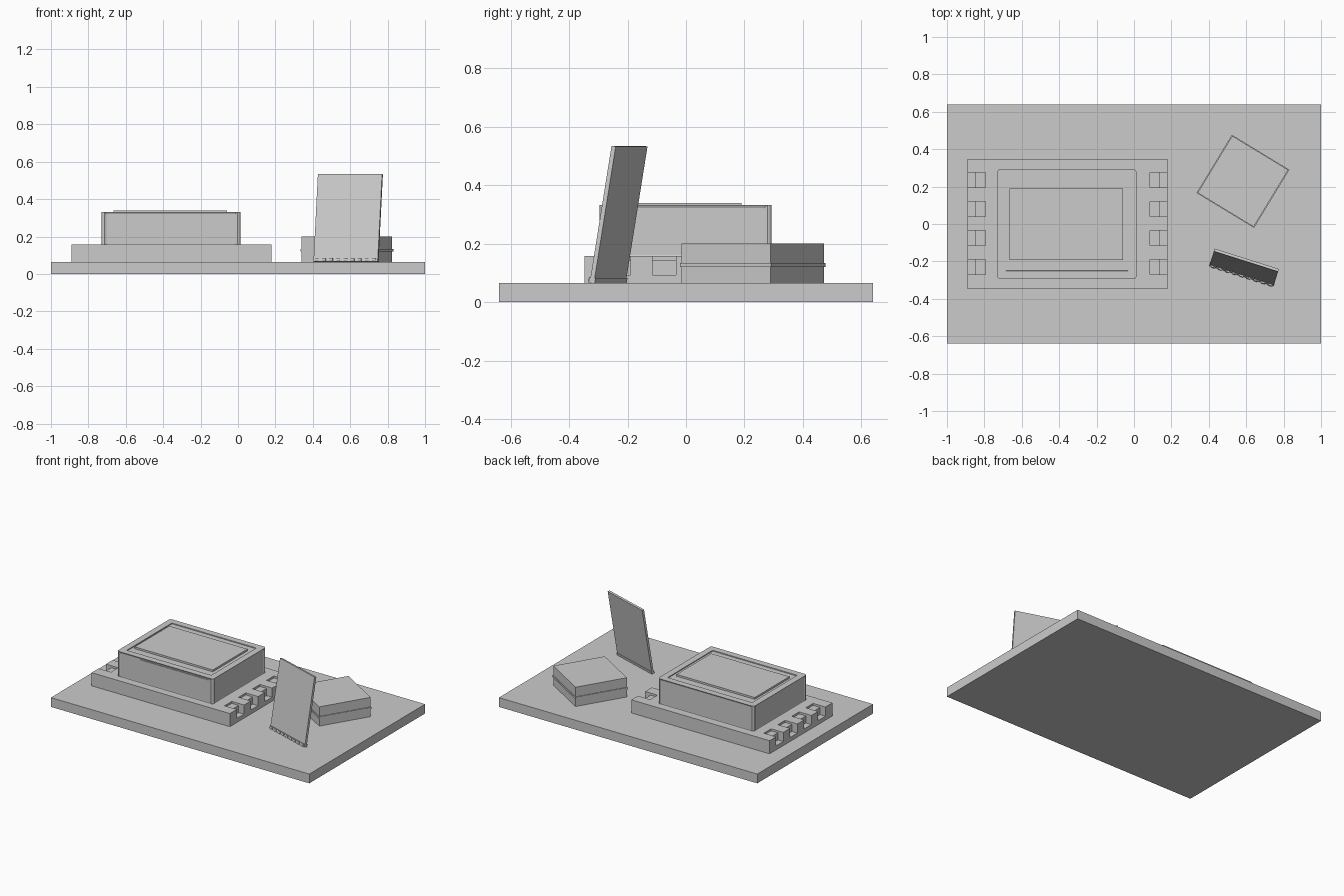
import bpy, bmesh, math
from mathutils import Matrix, Vector

if "Cube" in bpy.data.objects:
    bpy.data.objects.remove(bpy.data.objects["Cube"])


def finish(name, bm):
    bmesh.ops.recalc_face_normals(bm, faces=bm.faces[:])
    me = bpy.data.meshes.new(name)
    bm.to_mesh(me)
    bm.free()
    ob = bpy.data.objects.new(name, me)
    bpy.context.collection.objects.link(ob)
    return ob


def add_box(bm, x0, x1, y0, y1, z0, z1):
    m = Matrix.Translation(((x0 + x1) / 2, (y0 + y1) / 2, (z0 + z1) / 2)) @ \
        Matrix.Diagonal((x1 - x0, y1 - y0, z1 - z0, 1))
    return bmesh.ops.create_cube(bm, size=1, matrix=m)["verts"]


def box(name, *dims):
    bm = bmesh.new()
    add_box(bm, *dims)
    return finish(name, bm)


# Ground plate
box("ground_plate", -1, 1, -0.64, 0.64, 0, 0.065)

# Plinth with stepped notches along both short ends
plinth = box("plinth", -0.89, 0.18, -0.347, 0.347, 0.065, 0.157)
CX = -0.355


def notch_cutter(name, near, far, floor):
    bm = bmesh.new()
    for side in (-1, 1):
        for y in (0.235, 0.08, -0.075, -0.23):
            a, b = sorted((CX + side * near, CX + side * far))
            add_box(bm, a, b, y - 0.04, y + 0.04, floor, 0.2)
    cutter = finish(name, bm)
    cutter.hide_render = True
    cutter.hide_viewport = True
    mod = plinth.modifiers.new(name, 'BOOLEAN')
    mod.operation = 'DIFFERENCE'
    mod.solver = 'EXACT'
    mod.object = cutter


notch_cutter("outer_notch_cutter", 0.493, 0.6, 0.093)
notch_cutter("inner_notch_cutter", 0.44, 0.55, 0.143)

# Main body: rounded upright corners, recessed wall panels, grooved top
bm = bmesh.new()
add_box(bm, -0.73, 0.013, -0.295, 0.293, 0.15, 0.332)
upright = [e for e in bm.edges if abs(e.verts[0].co.z - e.verts[1].co.z) > 0.1]
bmesh.ops.bevel(bm, geom=upright, offset=0.015, segments=3, profile=0.5, affect='EDGES')
bm.normal_update()
walls = [f for f in bm.faces if abs(f.normal.z) < 0.1 and f.calc_area() > 0.05]
bmesh.ops.inset_individual(bm, faces=walls, thickness=0.015, depth=-0.005)
top = [f for f in bm.faces if f.normal.z > 0.9 and f.calc_area() > 0.1]
bmesh.ops.inset_region(bm, faces=top, thickness=0.045, depth=0)
bmesh.ops.inset_region(bm, faces=top, thickness=0.003, depth=-0.006)
finish("main_body", bm)
box("top_panel", -0.665, -0.06, -0.193, 0.19, 0.31, 0.339)
box("front_door", -0.55, -0.02, -0.294, -0.28, 0.175, 0.317)

# Square case: two halves with a thin lip between them
bm = bmesh.new()
add_box(bm, -0.175, 0.175, -0.178, 0.178, 0.065, 0.12)
add_box(bm, -0.18, 0.18, -0.182, 0.182, 0.12, 0.133)
add_box(bm, -0.175, 0.175, -0.178, 0.178, 0.133, 0.2)
case = finish("square_case", bm)
case.location = (0.5825, 0.228, 0)
case.rotation_euler.z = math.radians(-31.3)

# Thin leaning board with a toothed foot
LEAN = math.radians(-9.5)
bm = bmesh.new()
add_box(bm, -0.18, 0.18, 0, 0.015, 0.012, 0.476)
add_box(bm, -0.181, 0.181, -0.004, 0.018, 0.002, 0.02)
for i in range(9):
    x = -0.16 + i * 0.04
    add_box(bm, x - 0.01, x + 0.01, -0.009, 0.0, 0.002, 0.018)
board = finish("leaning_board", bm)
board.matrix_world = Matrix.Translation((0.575, -0.275, 0.065)) @ \
    Matrix.Rotation(math.radians(-17.6), 4, 'Z') @ Matrix.Rotation(LEAN, 4, 'X')
